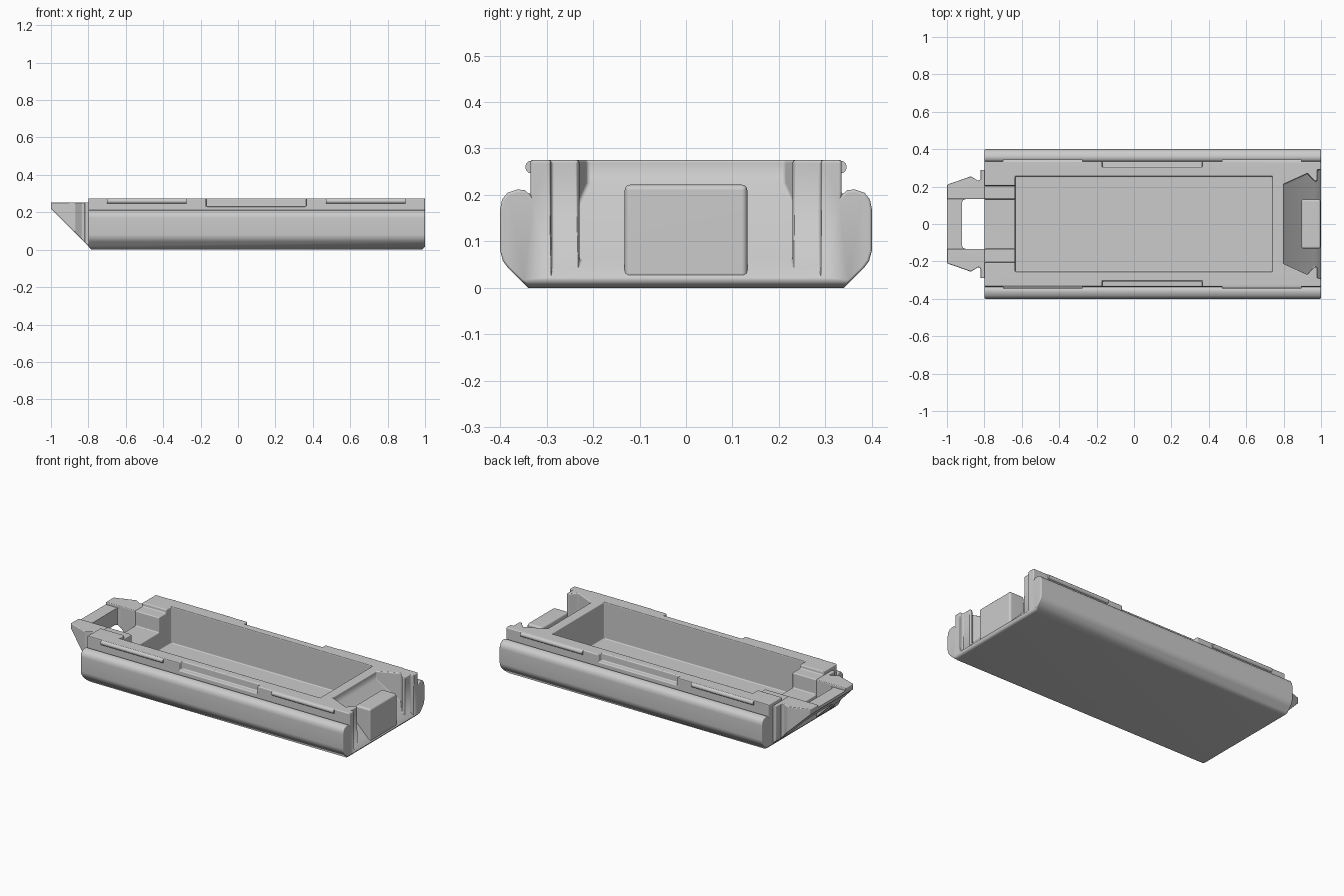
import bpy, bmesh, math

cube = bpy.data.objects.get("Cube")
if cube:
    bpy.data.objects.remove(cube, do_unlink=True)

grey = bpy.data.materials.new("light grey")
grey.use_nodes = True
colour = (0.6, 0.6, 0.6, 1)
grey.diffuse_color = colour
grey.node_tree.nodes["Principled BSDF"].inputs["Base Color"].default_value = colour


def finish(name, bm):
    bmesh.ops.recalc_face_normals(bm, faces=bm.faces)
    mesh = bpy.data.meshes.new(name)
    bm.to_mesh(mesh)
    bm.free()
    mesh.materials.append(grey)
    obj = bpy.data.objects.new(name, mesh)
    bpy.context.collection.objects.link(obj)
    return obj


def loft(name, ring_a, ring_b):
    """Solid between two matching outlines."""
    bm = bmesh.new()
    a = [bm.verts.new(p) for p in ring_a]
    b = [bm.verts.new(p) for p in ring_b]
    bm.faces.new(a)
    bm.faces.new(b)
    for i in range(len(a)):
        j = (i + 1) % len(a)
        bm.faces.new((a[i], a[j], b[j], b[i]))
    return finish(name, bm)


def ramp_prism(name, plan, top, offset):
    """Plan outline with a flat top and a 45 degree ramp underneath."""
    return loft(name, [(x, y, offset - x) for x, y in plan],
                [(x, y, top) for x, y in plan])


def box(name, x0, x1, y0, y1, z0, z1):
    ring = [(x0, y0), (x1, y0), (x1, y1), (x0, y1)]
    return loft(name, [(x, y, z0) for x, y in ring], [(x, y, z1) for x, y in ring])


def mirror_section(half):
    return half + [(-y, z) for y, z in reversed(half)]


def mirror_plan(half):
    return half + [(x, -y) for x, y in reversed(half)]


def apply_modifier(obj, kind, **settings):
    mod = obj.modifiers.new(kind.lower(), kind)
    for key, value in settings.items():
        setattr(mod, key, value)
    bpy.context.view_layer.objects.active = obj
    bpy.ops.object.modifier_apply(modifier=mod.name)


def cut(obj, cutter):
    apply_modifier(obj, 'BOOLEAN', operation='DIFFERENCE', solver='EXACT', object=cutter)
    bpy.data.objects.remove(cutter, do_unlink=True)


def smooth(obj):
    bpy.ops.object.select_all(action='DESELECT')
    obj.select_set(True)
    bpy.context.view_layer.objects.active = obj
    bpy.ops.object.shade_smooth_by_angle(angle=math.radians(40))
    apply_modifier(obj, 'WEIGHTED_NORMAL', keep_sharp=True)


def soften(obj, width):
    """Round the square edges, leaving 45 degree creases crisp."""
    apply_modifier(obj, 'BEVEL', width=width, segments=3, limit_method='ANGLE',
                   angle_limit=math.radians(50))
    smooth(obj)


# Hull: side floats with rounded flanks and a raised deck
section = mirror_section([(.34, 0), (.383, .043), (.394, .058), (.4, .08), (.4, .17),
                          (.396, .19), (.384, .205), (.362, .212), (.347, .21),
                          (.335, .2), (.335, .275)])
hull = loft("hull", [(-.8, y, z) for y, z in section], [(1, y, z) for y, z in section])
bm = bmesh.new()
bm.from_mesh(hull.data)
ends = [e for e in bm.edges if all(v.co.z < .001 for v in e.verts)
        and abs(e.verts[0].co.x - e.verts[1].co.x) < .001]
bmesh.ops.bevel(bm, geom=ends, offset=.017, segments=1, affect='EDGES')
bm.to_mesh(hull.data)
bm.free()

# Cargo basin, and the stepped channel at the coupling end
cut(hull, box("basin_cutter", -.635, .74, -.255, .255, .05, .4))
cut(hull, box("arm_step_cutter", -.9, -.63, -.205, .205, .253, .4))
cut(hull, box("channel_cutter", -.9, -.62, -.133, .133, .16, .4))

# Ramped socket at the other end
socket = mirror_plan([(1.01, .29), (.98, .29), (.98, .232), (.966, .228), (.928, .27), (.8, .212)])
cut(hull, ramp_prism("socket_cutter", socket, .4, 1.024))

# Long notches along both deck edges
for side in (-1, 1):
    y0, y1 = sorted((side * .305, side * .345))
    cut(hull, box("notch_cutter", -.17, .365, y0, y1, .23, .4))
soften(hull, .006)

# Coupling prow: two arms joined by a lower crossbar
arm_plan = [(-1, .133), (-.797, .133), (-.797, .29), (-.82, .29), (-.82, .237),
            (-.832, .23), (-.872, .255), (-1, .21)]
for side, label in ((-1, "right"), (1, "left")):
    arm = ramp_prism(f"{label}_coupling_arm", [(x, side * y) for x, y in arm_plan], .253, -.78)
    soften(arm, .005)
crossbar_plan = mirror_plan([(-1, .14), (-.9, .14), (-.9, .133), (-.914, .128), (-.92, .112)])
crossbar = ramp_prism("coupling_crossbar", crossbar_plan, .238, -.78)
smooth(crossbar)

# Block inside the socket
block = box("socket_block", .895, .998, -.132, .132, .02, .222)
soften(block, .012)

# Half-round fender rails along the deck edges
for side, label in ((-1, "right"), (1, "left")):
    for x0, x1, place in ((-.7, -.275, "coupling"), (.47, .895, "socket")):
        ring = [(side * .332 + .014 * math.cos(t * math.pi / 6),
                 .26 + .014 * math.sin(t * math.pi / 6)) for t in range(12)]
        rail = loft(f"{label}_{place}_rail", [(x0, y, z) for y, z in ring],
                    [(x1, y, z) for y, z in ring])
        smooth(rail)
